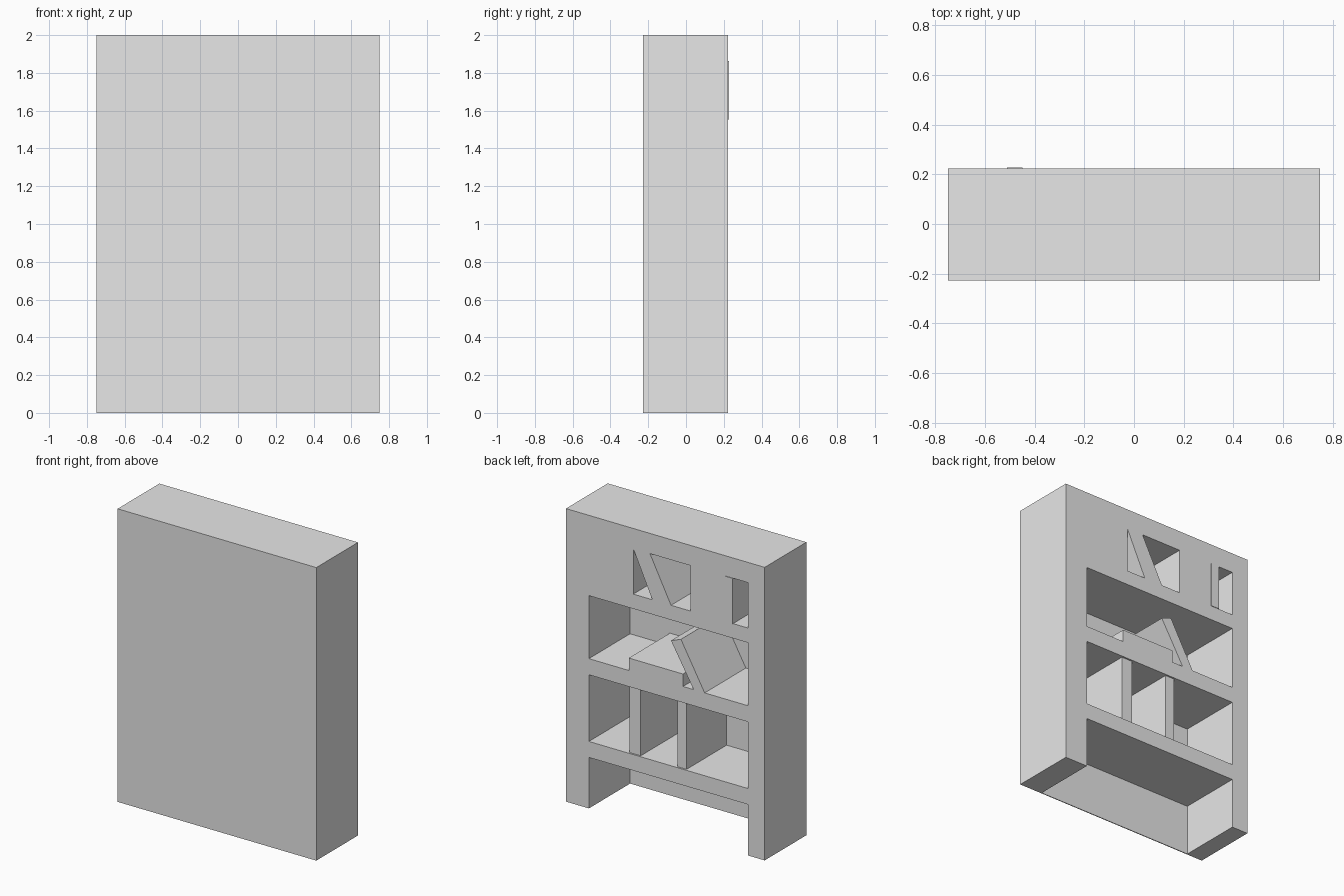
import bpy, bmesh

cube = bpy.data.objects.get("Cube")
if cube:
    bpy.data.objects.remove(cube)

GREY = bpy.data.materials.new("light_grey")
GREY.use_nodes = True
GREY.diffuse_color = (0.8, 0.8, 0.8, 1)
GREY.node_tree.nodes["Principled BSDF"].inputs["Base Color"].default_value = (0.8, 0.8, 0.8, 1)

HALF_W, HEIGHT = 0.75, 2.0
FRONT, OPEN = -0.227, 0.223      # closed panel side, open shelf side
INNER = FRONT + 0.006            # inside of the thin panel
LEFT, RIGHT = 0.577, -0.626      # inner wall faces


def prism(name, outline, y0=INNER, y1=OPEN):
    """Extrude an x-z outline along y."""
    bm = bmesh.new()
    face = bm.faces.new([bm.verts.new((x, y0, z)) for x, z in outline])
    new = bmesh.ops.extrude_face_region(bm, geom=[face])["geom"]
    verts = [v for v in new if isinstance(v, bmesh.types.BMVert)]
    bmesh.ops.translate(bm, verts=verts, vec=(0, y1 - y0, 0))
    bmesh.ops.recalc_face_normals(bm, faces=bm.faces)
    mesh = bpy.data.meshes.new(name)
    bm.to_mesh(mesh)
    bm.free()
    mesh.materials.append(GREY)
    obj = bpy.data.objects.new(name, mesh)
    bpy.context.collection.objects.link(obj)
    return obj


def box(name, x0, x1, z0, z1, y0=INNER, y1=OPEN):
    return prism(name, [(x0, z0), (x1, z0), (x1, z1), (x0, z1)], y0, y1)


# Case: closed panel, side walls, shelves and top
box("panel", -HALF_W, HALF_W, 0, HEIGHT, FRONT, INNER)
box("left_wall", LEFT, HALF_W, 0, HEIGHT)
box("right_wall", -HALF_W, RIGHT, 0, HEIGHT)
shelves = {"bottom_shelf": (0.348, 0.457), "middle_shelf": (0.912, 1.022),
           "upper_shelf": (1.452, 1.552), "top_board": (1.862, HEIGHT)}
for name, (z0, z1) in shelves.items():
    box(name, RIGHT, LEFT, z0, z1)

# Uprights in the lower row, slightly set back
for name, x0, x1 in (("left_divider", 0.194, 0.277), ("right_divider", -0.152, -0.084)):
    box(name, x0, x1, 0.457, 0.912, y1=OPEN - 0.012)

# Middle row: lying book and a book leaning on it
box("lying_book", -0.133, 0.276, 1.022, 1.107)
prism("leaning_book", [(-0.214, 1.022), (-0.297, 1.022), (-0.118, 1.34), (-0.043, 1.311)])

# Upper row: packed books with one leaning in the gap
def book_row(name, x0, x1, count):
    step = (x1 - x0) / count
    for i in range(count):
        box(f"{name}_{i + 1}", x0 + i * step, x0 + (i + 1) * step, 1.552, 1.862)


book_row("left_book", 0.242, LEFT, 4)
book_row("right_book", -0.45, -0.19, 3)
box("proud_book", -0.511, -0.45, 1.552, 1.862, y1=OPEN + 0.004)
prism("slanted_book", [(-0.043, 1.552), (0.098, 1.552), (0.242, 1.862), (0.116, 1.862)])
